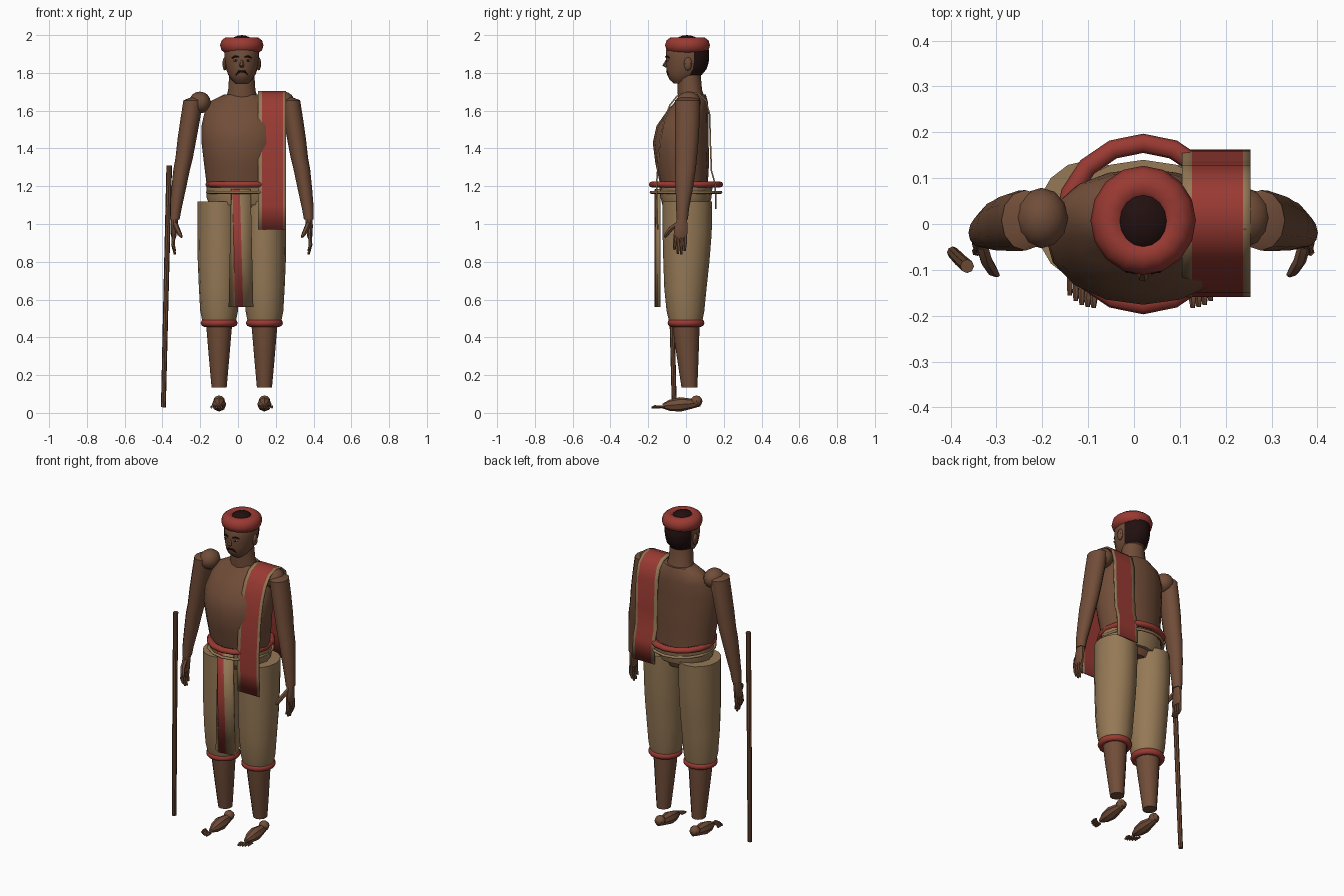
import bpy, bmesh, math
from mathutils import Vector

if "Cube" in bpy.data.objects:
    bpy.data.objects.remove(bpy.data.objects["Cube"])

CX = 0.02  # body centre line


def material(name, rgb):
    m = bpy.data.materials.new(name)
    m.diffuse_color = (*rgb, 1)
    m.use_nodes = True
    m.node_tree.nodes["Principled BSDF"].inputs["Base Color"].default_value = m.diffuse_color
    return m


SKIN = material("brown skin", (0.165, 0.074, 0.040))
RED = material("red cloth", (0.32, 0.042, 0.032))
TAN = material("tan cloth", (0.30, 0.19, 0.092))
HAIR = material("dark hair", (0.016, 0.005, 0.005))
WOOD = material("staff wood", (0.15, 0.066, 0.034))
EYE = material("eye white", (0.35, 0.25, 0.19))


def finish(name, bm, mats, smooth=40):
    bmesh.ops.recalc_face_normals(bm, faces=bm.faces)
    me = bpy.data.meshes.new(name)
    bm.to_mesh(me)
    bm.free()
    for m in mats:
        me.materials.append(m)
    ob = bpy.data.objects.new(name, me)
    bpy.context.collection.objects.link(ob)
    bpy.context.view_layer.objects.active = ob
    ob.select_set(True)
    bpy.ops.object.shade_smooth_by_angle(angle=math.radians(smooth))
    ob.select_set(False)
    return ob


def skin_rings(bm, rings, caps=True, closed=False):
    vs = [[bm.verts.new(p) for p in r] for r in rings]
    n = len(vs[0])
    pairs = list(zip(vs, vs[1:])) + ([(vs[-1], vs[0])] if closed else [])
    for a, b in pairs:
        for i in range(n):
            j = (i + 1) % n
            bm.faces.new((a[i], a[j], b[j], b[i]))
    if caps and not closed:
        bm.faces.new(vs[0])
        bm.faces.new(vs[-1])


def loft(name, rings, mat, n=16, extra=()):
    """Horizontal elliptical rings given as (x, y, z, rx, ry)."""
    bm = bmesh.new()
    skin_rings(bm, [[(x + rx * math.cos(2 * math.pi * i / n),
                      y + ry * math.sin(2 * math.pi * i / n), z)
                     for i in range(n)] for x, y, z, rx, ry in rings])
    return finish(name, bm, [mat, *extra])


def hoop(name, c, rx, ry, t, h, mat, n=16, k=8):
    """Ring around z with tube half width t and half height h."""
    bm = bmesh.new()
    rings = []
    for i in range(n):
        a = 2 * math.pi * (i + 0.0) / n + math.pi / 2
        rings.append([(c[0] + (rx + t * math.cos(b)) * math.cos(a),
                       c[1] + (ry + t * math.cos(b)) * math.sin(a),
                       c[2] + h * math.sin(b))
                      for b in (2 * math.pi * j / k for j in range(k))])
    skin_rings(bm, rings, closed=True)
    return finish(name, bm, [mat], 60)


def rod(name, pts, radii, mat, n=6):
    """Tapered round tube along a path."""
    bm = bmesh.new()
    pts = [Vector(p) for p in pts]
    d = (pts[-1] - pts[0]).normalized()
    u = d.orthogonal().normalized()
    v = d.cross(u)
    skin_rings(bm, [[p + r * (u * math.cos(a) + v * math.sin(a))
                     for a in (2 * math.pi * i / n for i in range(n))]
                    for p, r in zip(pts, radii)])
    return finish(name, bm, [mat])


def ball(name, c, r, mat, u=12, v=8):
    bm = bmesh.new()
    bmesh.ops.create_uvsphere(bm, u_segments=u, v_segments=v, radius=1)
    for p in bm.verts:
        p.co = Vector([p.co[i] * r[i] + c[i] for i in range(3)])
    return finish(name, bm, [mat])


# Torso and neck
loft("torso", [(CX, 0, 1.06, .13, .09), (CX, 0, 1.13, .18, .12), (CX, -.01, 1.2, .185, .125),
               (CX, -.02, 1.32, .2, .142), (CX, -.028, 1.43, .213, .148),
               (CX, -.018, 1.52, .213, .138), (CX, .01, 1.6, .195, .11),
               (CX, .03, 1.65, .165, .085), (CX, .035, 1.685, .095, .07)], SKIN)
loft("neck", [(CX, .03, 1.66, .085, .072), (CX, .02, 1.71, .072, .065),
              (CX, .015, 1.8, .066, .062)], SKIN, 12)

# Head, hair coloured by position
head = loft("head", [(CX, -.035, 1.745, .035, .03), (CX, -.022, 1.765, .055, .066),
                     (CX, -.008, 1.79, .072, .092), (CX, .003, 1.82, .083, .106),
                     (CX, .006, 1.85, .089, .113), (CX, .008, 1.88, .092, .115),
                     (CX, .008, 1.92, .092, .113), (CX, .008, 1.96, .075, .09)],
            SKIN, 20, [HAIR])
for f in head.data.polygons:
    if f.center.z > 1.9 or (f.center.z > 1.8 and f.center.y > .035):
        f.material_index = 1
ball("crown_hair", (CX, .005, 1.94), (.07, .078, .06), HAIR, 16, 10)
hoop("turban", (CX, .008, 1.946), .074, .078, .041, .044, RED, 16, 10)

# Face
rod("nose", [(CX, -.098, 1.875), (CX, -.113, 1.838), (CX, -.1, 1.828)], [.006, .013, .008], SKIN)
ball("mouth", (CX, -.084, 1.783), (.022, .012, .005), RED, 8, 6)
for s, side in ((-1, "left"), (1, "right")):
    ball(side + "_eye", (CX + s * .034, -.0985, 1.866), (.014, .006, .006), EYE, 8, 6)
    ball(side + "_pupil", (CX + s * .034, -.103, 1.866), (.006, .004, .006), HAIR, 8, 6)
    rod(side + "_eyebrow", [(CX + s * .016, -.107, 1.884), (CX + s * .034, -.1, 1.888),
                            (CX + s * .052, -.088, 1.879)], [.004, .005, .003], HAIR)
    rod(side + "_moustache", [(CX, -.1, 1.809), (CX + s * .015, -.098, 1.806),
                              (CX + s * .031, -.088, 1.789)], [.006, .007, .003], HAIR)
    ball(side + "_ear", (CX + s * .09, .01, 1.848), (.012, .021, .036), SKIN, 8, 6)

    # Arm
    ball(side + "_shoulder", (CX + s * .222, .013, 1.643), (.058, .066, .058), SKIN)
    arm = [(.24, .01, 1.67, .03, .04), (.257, .008, 1.655, .052, .066), (.272, .007, 1.56, .052, .066),
           (.29, .004, 1.45, .05, .063), (.305, 0, 1.35, .046, .058),
           (.318, -.003, 1.29, .044, .055), (.335, -.01, 1.18, .038, .045),
           (.35, -.018, 1.08, .031, .034), (.355, -.02, 1.025, .026, .03)]
    loft(side + "_arm", [(CX + s * x, y, z, a, b) for x, y, z, a, b in arm], SKIN, 12)

    # Hand with fingers and thumb
    hand = [(.355, -.02, 1.035, .02, .026), (.358, -.026, .985, .018, .036),
            (.36, -.03, .935, .014, .038), (.36, -.03, .925, .01, .032)]
    loft(side + "_palm", [(CX + s * x, y, z, a, b) for x, y, z, a, b in hand], SKIN, 10)
    for i, low in enumerate((.862, .842, .838, .858)):
        y = -.057 + i * .018
        rod(f"{side}_finger_{i + 1}", [(CX + s * .36, y, .94), (CX + s * .364, y - .003, .89),
                                       (CX + s * .354, y - .004, low)], [.010, .010, .006], SKIN)
    rod(side + "_thumb", [(CX + s * .352, -.045, 1.0), (CX + s * .342, -.08, .975),
                          (CX + s * .328, -.103, .945), (CX + s * .318, -.112, .93)],
        [.014, .014, .012, .006], SKIN)

    # Trouser leg, cuff, calf
    x = CX + s * .12
    loft(side + "_trouser_leg", [(x, .007, 1.12, .115, .132), (x, .006, .95, .115, .13),
                                 (x, .002, .8, .113, .122), (x, -.003, .66, .107, .112),
                                 (x, -.003, .54, .1, .1), (x, -.001, .47, .086, .085)], TAN)
    hoop(side + "_cuff", (x, 0, .476), .079, .079, .019, .02, RED)
    loft(side + "_calf", [(x, 0, .5, .072, .072), (x, .003, .4, .063, .067),
                          (x, .01, .28, .053, .056), (x, .018, .135, .04, .042)], SKIN, 12)

    # Foot
    ball(side + "_ankle", (x, .055, .062), (.031, .032, .03), SKIN, 8, 6)
    rod(side + "_foot", [(x, .075, .05), (x, .045, .05), (x, -.03, .045), (x, -.085, .04), (x, -.125, .036)],
        [.015, .024, .038, .03, .012], SKIN, 8)
    for i in range(5):
        tx = CX + s * (.108 + i * .013)
        ty = -.163 + .0028 * i * i * .6
        rod(f"{side}_toe_{i + 1}", [(tx, ty + .022, .03), (tx, ty, .033), (tx, ty - .02, .028)],
            [.006, .009 - i * .0006, .005], SKIN)

# Waist wrap and belts
loft("waist_wrap", [(CX, 0, 1.1, .17, .125), (CX, 0, 1.14, .187, .135), (CX, 0, 1.195, .187, .14)], TAN)
hoop("red_belt", (CX, 0, 1.209), .172, .176, .021, .017, RED)
hoop("tan_cord", (CX, 0, 1.168), .181, .184, .009, .008, TAN)


def cloth(name, columns, mats, col_mats, thick):
    """Strip of cloth from neighbouring columns of points."""
    bm = bmesh.new()
    vs = [[bm.verts.new(p) for p in c] for c in columns]
    for k, (a, b) in enumerate(zip(vs, vs[1:])):
        for i in range(len(a) - 1):
            bm.faces.new((a[i], b[i], b[i + 1], a[i + 1])).material_index = col_mats[k]
    ob = finish(name, bm, mats)
    mod = ob.modifiers.new("thickness", 'SOLIDIFY')
    mod.thickness = thick
    mod.offset = 0
    return ob


# Pleated front panel with a red centre stripe
cols = [(-.03, -.045, -.142), (-.026, -.014, -.158), (.008, .026, -.150), (.066, .08, -.142)]
cloth("front_panel", [[(t, y, 1.185), ((t + b) / 2, y - .002, .87), (b, y, .56)] for t, b, y in cols],
      [TAN, RED], [0, 1, 0], .016)

# Shoulder sash with tan borders
path = [(-.15, .97), (-.154, 1.1), (-.155, 1.22), (-.145, 1.36), (-.135, 1.45), (-.115, 1.55),
        (-.085, 1.63), (-.045, 1.68), (.01, 1.7), (.065, 1.69), (.105, 1.655), (.125, 1.58),
        (.13, 1.4), (.135, 1.28), (.155, 1.21), (.158, 1.08)]
cloth("shoulder_sash", [[(x, y, z) for y, z in path] for x in (.105, .126, .238, .254)],
      [RED, TAN], [1, 0, 1], .008)

# Walking staff
rod("staff", [(-.395, -.062, .03), (-.38, -.078, .67), (-.364, -.092, 1.31)],
    [.013, .014, .015], WOOD, 8)
